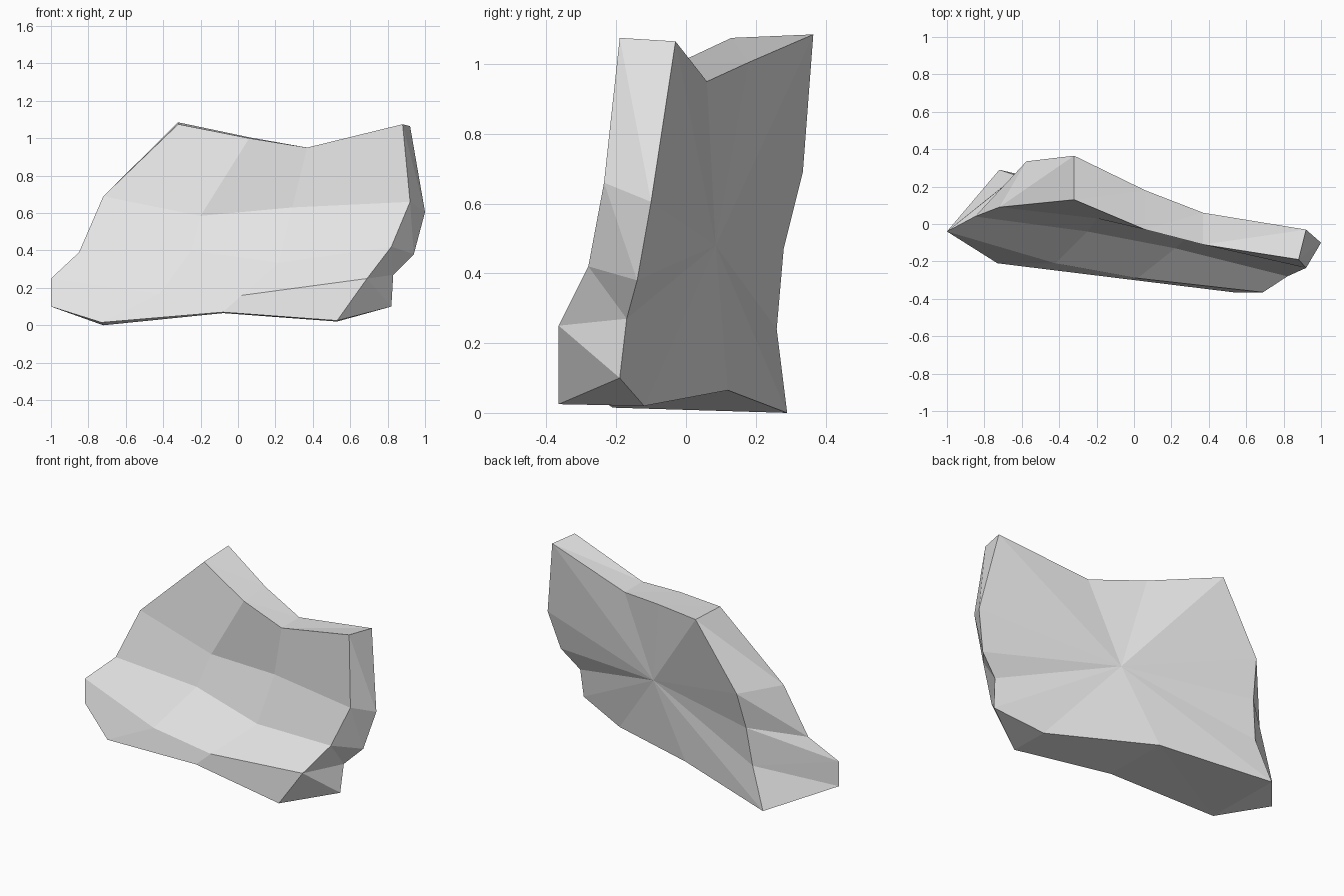
import bpy
import bmesh

# Remove the default object if the scene has it
default_cube = bpy.data.objects.get("Cube")
if default_cube:
    bpy.data.objects.remove(default_cube, do_unlink=True)


def make_material(name, colour):
    material = bpy.data.materials.new(name)
    material.use_nodes = True
    material.diffuse_color = colour
    shader = next(node for node in material.node_tree.nodes if node.type == "BSDF_PRINCIPLED")
    shader.inputs["Base Color"].default_value = colour
    return material


# Cross-sections of the cliff front, each running from right to left of the slab
crest = [(-.32, .13, 1.075), (.06, -.03, 1.0), (.37, -.11, .95), (.88, -.19, 1.075)]
upper_ledge = [(-.72, .09, .69), (-.2, .03, .585), (.29, -.065, .63), (.92, -.235, .66)]
middle_ledge = [(-.85, .04, .39), (-.25, -.04, .4), (.22, -.13, .335), (.82, -.28, .42)]
lower_ledge = [(-1, -.04, .25), (-.42, -.21, .17), (.02, -.29, .16), (.69, -.365, .25)]
foot = [(-1, -.04, .1), (-.73, -.21, .015), (-.08, -.29, .07), (.53, -.365, .025)]

# Outline of the back, clockwise from the tall peak
back_top = [(-.32, .365, 1.085), (.06, .18, 1.005), (.37, .06, .95), (.92, -.03, 1.065)]
back_end = [(1, -.1, .605), (.94, -.14, .38), (.83, -.17, .27), (.82, -.19, .1)]
back_foot = [(.53, -.12, .02), (-.08, .12, .065), (-.72, .29, 0)]
back_rise = [(-.63, .26, .24), (-.6, .28, .47), (-.575, .335, .69)]
back_centre = (.16, .085, .48)


def build_rock(name, material):
    bm = bmesh.new()
    sections = (crest, upper_ledge, middle_ledge, lower_ledge, foot)
    grid = [[bm.verts.new(point) for point in section] for section in sections]

    # Stepped front face
    for above, below in zip(grid, grid[1:]):
        for i in range(len(above) - 1):
            bm.faces.new((above[i], below[i], below[i + 1], above[i + 1]))

    # Rim of the front, in the same order as the back outline
    front_rim = list(grid[0])
    front_rim += [row[-1] for row in grid[1:]]
    front_rim += grid[-1][-2::-1]
    front_rim += [row[0] for row in grid[-2:0:-1]]
    back_rim = [bm.verts.new(p) for p in back_top + back_end + back_foot + back_rise]
    centre = bm.verts.new(back_centre)

    # Side band and fan-shaped back
    count = len(front_rim)
    for i in range(count):
        j = (i + 1) % count
        bm.faces.new((front_rim[i], front_rim[j], back_rim[j]))
        bm.faces.new((front_rim[i], back_rim[j], back_rim[i]))
        bm.faces.new((back_rim[i], back_rim[j], centre))

    bmesh.ops.recalc_face_normals(bm, faces=bm.faces[:])
    mesh = bpy.data.meshes.new(name)
    bm.to_mesh(mesh)
    bm.free()
    mesh.materials.append(material)
    rock = bpy.data.objects.new(name, mesh)
    bpy.context.collection.objects.link(rock)
    return rock


stone = make_material("stone_grey", (.8, .8, .8, 1))
build_rock("cliff_rock", stone)
